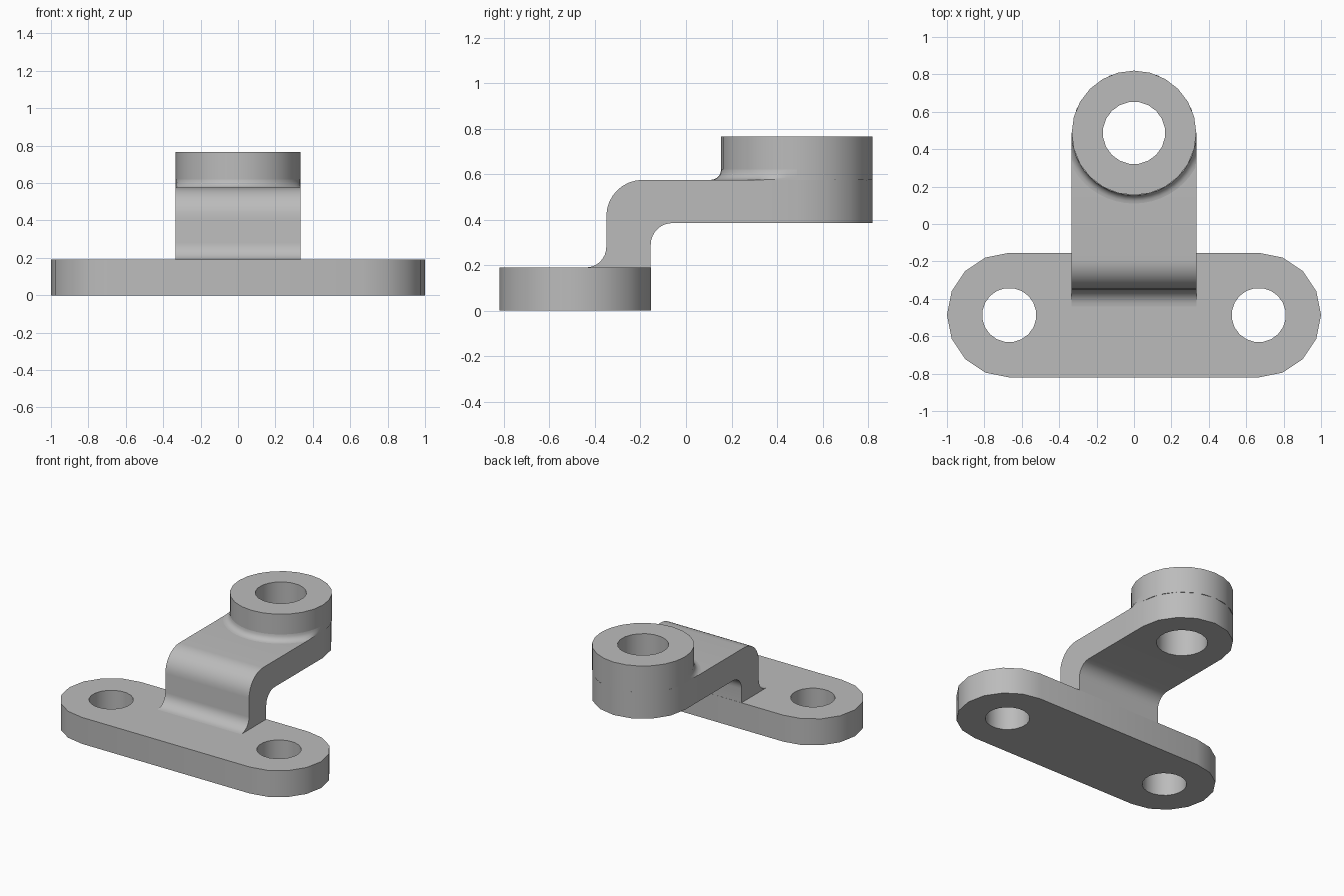
import bpy, bmesh
from math import sin, cos, pi
from mathutils import Vector

cube = bpy.data.objects.get("Cube")
if cube:
    bpy.data.objects.remove(cube, do_unlink=True)

R = 0.333            # shared end radius and half width of the arm
BASE_Y, BOSS_Y = -0.487, 0.487
BASE_TOP, ARM_LOW, ARM_TOP, BOSS_TOP = 0.19, 0.385, 0.575, 0.765
JOIN_Y = 0.3         # where the straight arm meets its rounded end

grey = bpy.data.materials.new("plain grey")
grey.use_nodes = True
grey.diffuse_color = (0.5, 0.5, 0.5, 1)
grey.node_tree.nodes["Principled BSDF"].inputs["Base Color"].default_value = (0.5, 0.5, 0.5, 1)


def arc(cx, cy, r, start, end, steps):
    """Points along an arc, angles in half turns."""
    return [(cx + r * cos(pi * (start + (end - start) * i / steps)),
             cy + r * sin(pi * (start + (end - start) * i / steps))) for i in range(steps + 1)]


def circle(cx, cy, r, sides):
    return arc(cx, cy, r, 1 / sides, 2 + 1 / sides, sides)[:-1]


def add_plate(bm, outline, holes, z0, z1):
    """Flat outline with holes, thickened from z0 to z1."""
    edges = []
    for loop in [outline] + holes:
        vs = [bm.verts.new((x, y, z0)) for x, y in loop]
        edges += [bm.edges.new((vs[i - 1], vs[i])) for i in range(len(vs))]
    filled = bmesh.ops.triangle_fill(bm, edges=edges, use_beauty=True, use_dissolve=False)
    faces = [g for g in filled["geom"] if isinstance(g, bmesh.types.BMFace)]
    raised = bmesh.ops.extrude_face_region(bm, geom=faces, use_keep_orig=True)["geom"]
    bmesh.ops.translate(bm, vec=Vector((0, 0, z1 - z0)),
                        verts=[g for g in raised if isinstance(g, bmesh.types.BMVert)])


def finish(bm, name, recalc=True):
    if recalc:
        bmesh.ops.recalc_face_normals(bm, faces=bm.faces[:])
    mesh = bpy.data.meshes.new(name)
    bm.to_mesh(mesh)
    bm.free()
    mesh.materials.append(grey)
    ob = bpy.data.objects.new(name, mesh)
    bpy.context.collection.objects.link(ob)
    bpy.ops.object.select_all(action="DESELECT")
    ob.select_set(True)
    bpy.context.view_layer.objects.active = ob
    bpy.ops.object.shade_smooth_by_angle(angle=pi / 6)
    return ob


# Base plate: rounded bar with two bolt holes
bm = bmesh.new()
cx = 1 - R
bar = arc(cx, BASE_Y, R, -0.5, 0.5, 8) + arc(-cx, BASE_Y, R, 0.5, 1.5, 8)
add_plate(bm, bar, [circle(s * cx, BASE_Y, 0.145, 20) for s in (-1, 1)], 0, BASE_TOP)
finish(bm, "base_plate")

# Arm: S-shaped bend swept across its width
bm = bmesh.new()
profile = [(-0.155, BASE_TOP)]
profile += arc(-0.06, 0.29, 0.095, 1, 0.5, 8)
profile += [(JOIN_Y, ARM_LOW), (JOIN_Y, ARM_TOP)]
profile += arc(-0.19, 0.415, 0.16, 0.5, 1, 8)
profile += arc(-0.44, 0.28, 0.09, 0, -0.5, 8)
face = bm.faces.new([bm.verts.new((-R, y, z)) for y, z in profile])
swept = bmesh.ops.extrude_face_region(bm, geom=[face], use_keep_orig=True)["geom"]
bmesh.ops.translate(bm, vec=Vector((2 * R, 0, 0)),
                    verts=[g for g in swept if isinstance(g, bmesh.types.BMVert)])

# Rounded, bored arm end, welded to the bend
end = [(-R, JOIN_Y), (R, JOIN_Y)] + arc(0, BOSS_Y, R, 0, 1, 8)
add_plate(bm, end, [circle(0, BOSS_Y, 0.167, 20)], ARM_LOW, ARM_TOP)
inner = [f for f in bm.faces if all(abs(v.co.y - JOIN_Y) < 1e-4 for v in f.verts)]
bmesh.ops.delete(bm, geom=inner, context="FACES")
bmesh.ops.remove_doubles(bm, verts=bm.verts[:], dist=1e-4)
finish(bm, "arm")

# Boss: ring standing on the arm end
bm = bmesh.new()
ring = arc(0, BOSS_Y, R, 0, 2, 24)[:-1]
add_plate(bm, ring, [circle(0, BOSS_Y, 0.167, 20)], ARM_TOP, BOSS_TOP)
finish(bm, "boss")

# Fillet around the front of the boss, trimmed to the arm width
bm = bmesh.new()
rows = []
for r, z in arc(R + 0.045, ARM_TOP + 0.045, 0.045, 1.5, 1, 5):
    rows.append([bm.verts.new((max(-R, min(R, x)), y, z))
                 for x, y in arc(0, BOSS_Y, r, 1, 2, 24)])
for low, high in zip(rows, rows[1:]):
    for i in range(len(low) - 1):
        bm.faces.new((low[i], low[i + 1], high[i + 1], high[i]))
finish(bm, "boss_fillet", recalc=False)
